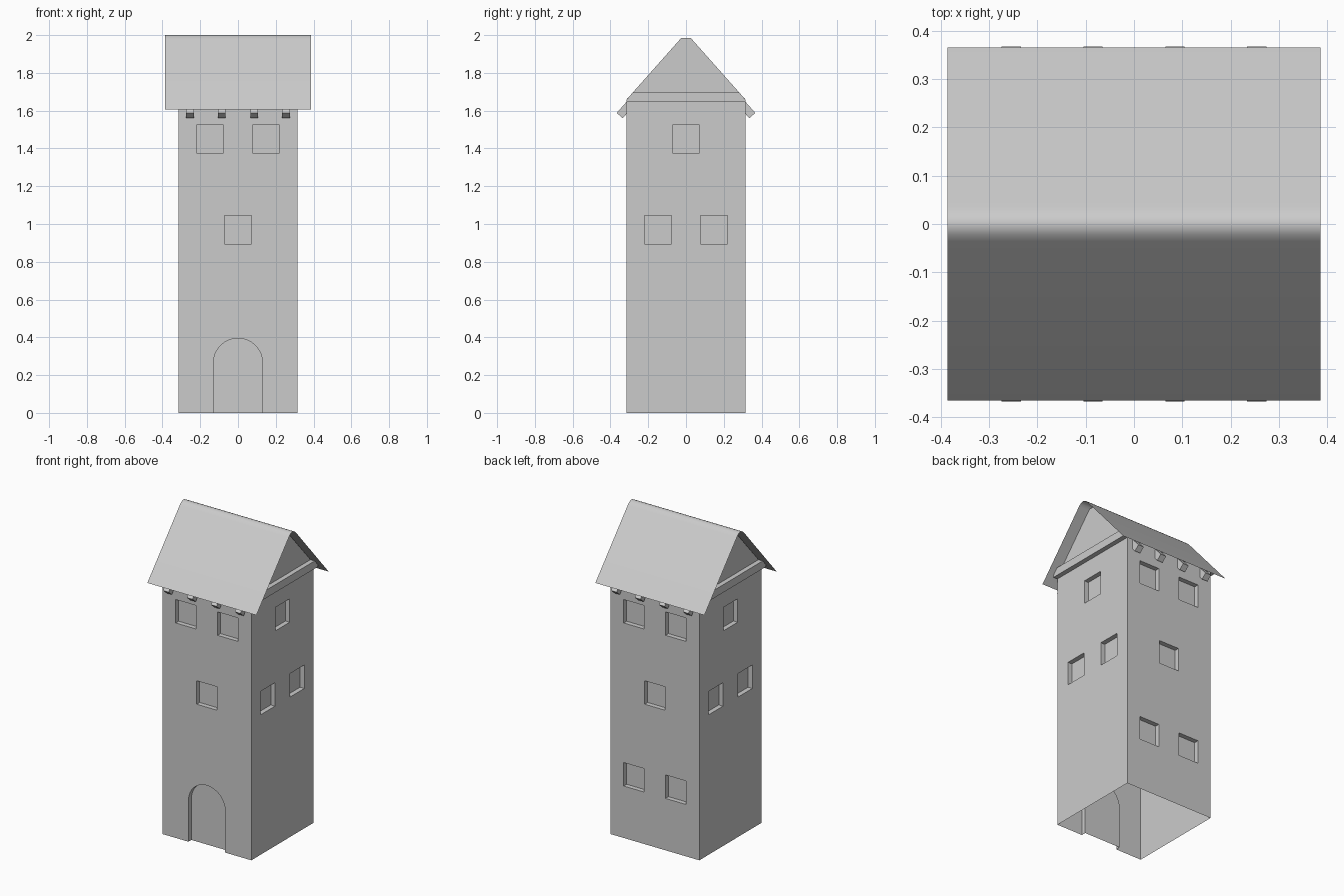
import bpy, bmesh, math
from mathutils import Matrix

if "Cube" in bpy.data.objects:
    bpy.data.objects.remove(bpy.data.objects["Cube"])

W = 0.315              # half width of the tower
RECESS = 0.03          # depth of windows and door
SLOPE = 1.136          # roof pitch
EAVE_Y, EAVE_Z = 0.365, 1.606


def prism(bm, profile, y0, y1, turn=0):
    """Extrude an (x, z) profile from y0 to y1, then turn it about z."""
    rot = Matrix.Rotation(math.radians(turn), 3, 'Z')
    a = [bm.verts.new(rot @ v) for v in (Matrix.Translation((x, y0, z)).translation for x, z in profile)]
    b = [bm.verts.new(rot @ v) for v in (Matrix.Translation((x, y1, z)).translation for x, z in profile)]
    n = len(profile)
    faces = [bm.faces.new(a), bm.faces.new(b[::-1])]
    faces += [bm.faces.new((a[i], b[i], b[(i + 1) % n], a[(i + 1) % n])) for i in range(n)]
    bmesh.ops.recalc_face_normals(bm, faces=faces)


def make_object(name, bm):
    mesh = bpy.data.meshes.new(name)
    bm.to_mesh(mesh)
    bm.free()
    obj = bpy.data.objects.new(name, mesh)
    bpy.context.collection.objects.link(obj)
    return obj


def window(x, z):
    h, v = 0.072, 0.075
    return [(x - h, z - v), (x + h, z - v), (x + h, z + v), (x - h, z + v)]


# Tower body with gable ends
bm = bmesh.new()
shoulder = EAVE_Z + (EAVE_Y - W) * SLOPE - 0.004
prism(bm, [(-W, 0), (W, 0), (W, shoulder), (0.025, 1.985), (-0.025, 1.985), (-W, shoulder)], -W, W, 90)
tower = make_object("tower", bm)

# Recess cutters: windows on each side, arched door in front
LOW, MID, TOP, OFF = 0.407, 0.97, 1.45, 0.148
layout = {
    0: [(-OFF, TOP), (OFF, TOP), (0, MID)],
    180: [(-OFF, TOP), (OFF, TOP), (0, MID), (-OFF, LOW), (OFF, LOW)],
    90: [(0, TOP), (-OFF, MID), (OFF, MID)],
    -90: [(0, TOP), (-OFF, MID), (OFF, MID)],
}
bm = bmesh.new()
for turn, spots in layout.items():
    for x, z in spots:
        prism(bm, window(x, z), -W - 0.1, -W + RECESS, turn)
R = 0.13
arch = [(R * math.cos(math.pi * i / 16), 0.265 + R * math.sin(math.pi * i / 16)) for i in range(17)]
prism(bm, [(-R, -0.1), (R, -0.1)] + arch, -W - 0.1, -W + RECESS)
cutter = make_object("recess_cutter", bm)
cutter.hide_render = True

mod = tower.modifiers.new("recesses", 'BOOLEAN')
mod.operation = 'DIFFERENCE'
mod.solver = 'EXACT'
mod.object = cutter
bpy.context.view_layer.objects.active = tower
bpy.ops.object.modifier_apply(modifier=mod.name)
bpy.data.objects.remove(cutter)

# Open the tower at the bottom and under the roof
bm = bmesh.new()
bm.from_mesh(tower.data)
opened = [f for f in bm.faces
          if f.calc_center_median().z < 0.001
          or (f.normal.z > 0.3 and f.calc_center_median().z > 1.6)]
bmesh.ops.delete(bm, geom=opened, context='FACES')
bm.to_mesh(tower.data)
bm.free()

# Ledge across the foot of each gable
bm = bmesh.new()
ledge = [(-W, 1.645), (W, 1.645), (W, 1.658), (0.283, 1.695), (-0.283, 1.695), (-W, 1.658)]
for turn in (90, -90):
    prism(bm, ledge, -W - 0.03, -W + 0.005, turn)
make_object("gable_ledges", bm)

# Rafter ends under both eaves
bm = bmesh.new()
rafter = [(0.367, 1.588), (0.335, 1.56), (0.305, 1.594), (0.305, 1.658)]
for turn in (90, -90):
    for x in (-0.254, -0.085, 0.085, 0.254):
        prism(bm, rafter, x - 0.02, x + 0.02, turn)
make_object("rafter_ends", bm)

# Thin roof sheet with a rounded ridge
bm = bmesh.new()
half = [(EAVE_Y, EAVE_Z), (0.036, 1.980), (0.022, 1.993), (0.010, 1.9985)]
section = [(-y, z) for y, z in half] + [(0, 2.0)] + half[::-1]
rows = [[bm.verts.new((x, y, z)) for y, z in section] for x in (-0.386, 0.386)]
for i in range(len(section) - 1):
    bm.faces.new((rows[0][i], rows[1][i], rows[1][i + 1], rows[0][i + 1]))
roof = make_object("roof", bm)
bpy.ops.object.select_all(action='DESELECT')
roof.select_set(True)
bpy.context.view_layer.objects.active = roof
bpy.ops.object.shade_smooth_by_angle(angle=math.radians(40))
